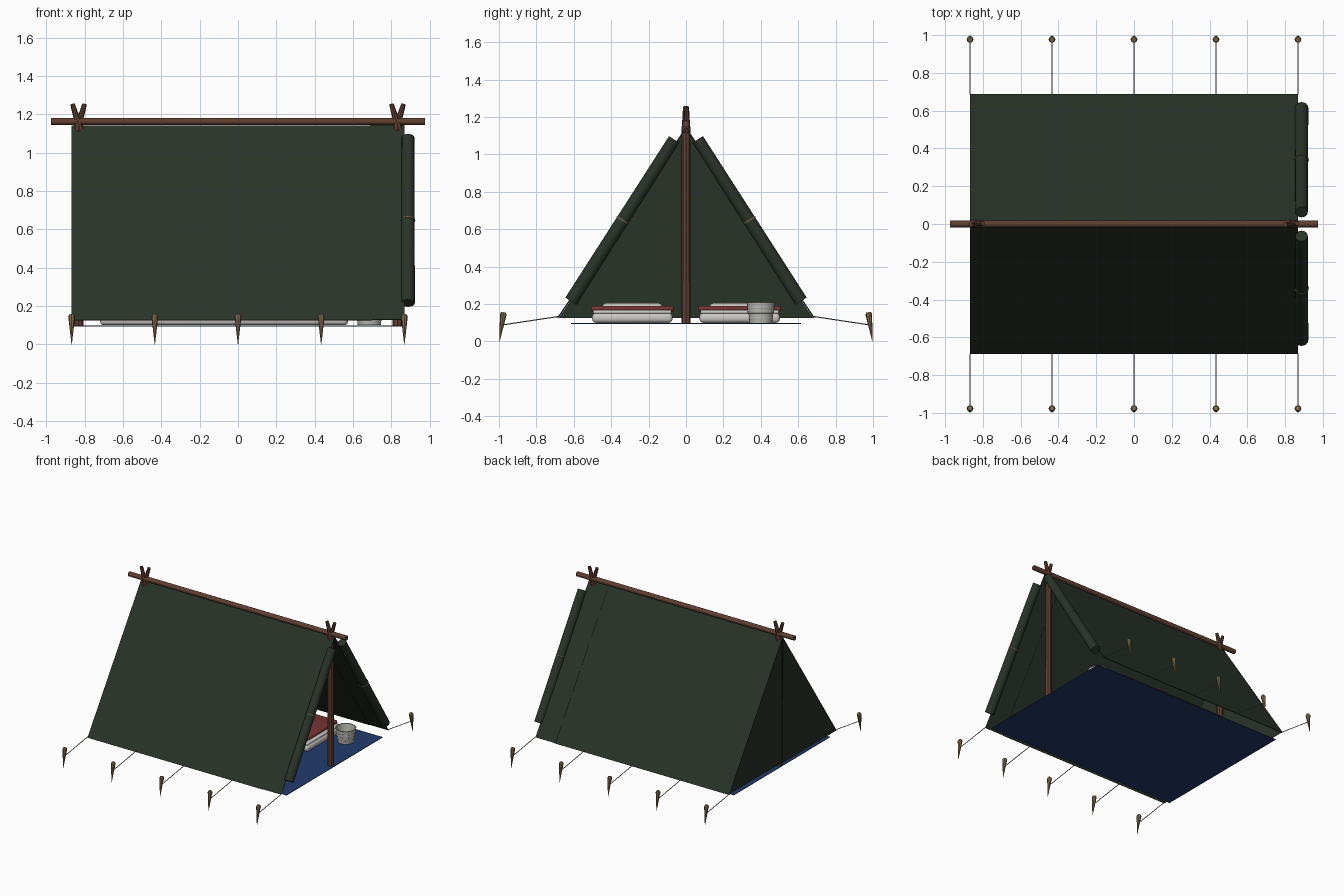
import bpy, bmesh, math
from mathutils import Vector

if "Cube" in bpy.data.objects:
    bpy.data.objects.remove(bpy.data.objects["Cube"])


def material(name, rgb):
    m = bpy.data.materials.new(name)
    m.use_nodes = True
    m.diffuse_color = (*rgb, 1)
    bsdf = m.node_tree.nodes["Principled BSDF"]
    bsdf.inputs["Base Color"].default_value = (*rgb, 1)
    bsdf.inputs["Roughness"].default_value = 0.9
    return m


CANVAS = material("dark green canvas", (0.022, 0.033, 0.022))
WOOD = material("brown wood", (0.12, 0.05, 0.03))
PEG = material("tan wood", (0.24, 0.16, 0.08))
ROPE = material("grey rope", (0.26, 0.22, 0.16))
SHEET = material("blue groundsheet", (0.016, 0.045, 0.15))
LINEN = material("off white linen", (0.6, 0.58, 0.55))
BLANKET = material("red blanket", (0.19, 0.035, 0.035))
METAL = material("pale metal", (0.5, 0.5, 0.46))


def finish(name, bm, mat, smooth=False):
    bmesh.ops.recalc_face_normals(bm, faces=bm.faces)
    mesh = bpy.data.meshes.new(name)
    bm.to_mesh(mesh)
    bm.free()
    mesh.materials.append(mat)
    ob = bpy.data.objects.new(name, mesh)
    bpy.context.collection.objects.link(ob)
    if smooth:
        bpy.ops.object.select_all(action='DESELECT')
        ob.select_set(True)
        bpy.context.view_layer.objects.active = ob
        bpy.ops.object.shade_smooth_by_angle(angle=math.radians(40))
    return ob


def rod(name, a, b, r1, r2, mat, sides=8, smooth=False):
    """Tapered rod from point a to point b."""
    a, b = Vector(a), Vector(b)
    bm = bmesh.new()
    bmesh.ops.create_cone(bm, cap_ends=True, segments=sides, radius1=r1,
                          radius2=r2, depth=(b - a).length)
    turn = (b - a).to_track_quat('Z', 'Y').to_matrix().to_4x4()
    turn.translation = (a + b) / 2
    bm.transform(turn)
    return finish(name, bm, mat, smooth)


def panel(name, corners, mat, thickness=0.005):
    bm = bmesh.new()
    bm.faces.new([bm.verts.new(c) for c in corners])
    ob = finish(name, bm, mat)
    mod = ob.modifiers.new("cloth", 'SOLIDIFY')
    mod.thickness = thickness
    mod.offset = 0
    return ob


def cushion(name, low, high, bevel, mat):
    """Soft edged box between two corners."""
    low, high = Vector(low), Vector(high)
    bm = bmesh.new()
    bmesh.ops.create_cube(bm, size=1)
    bmesh.ops.scale(bm, vec=high - low, verts=bm.verts)
    bmesh.ops.translate(bm, vec=(low + high) / 2, verts=bm.verts)
    bmesh.ops.bevel(bm, geom=bm.edges[:], offset=bevel, segments=3,
                    profile=0.5, affect='EDGES')
    return finish(name, bm, mat, True)


def ring(name, centre, axis, radius, thick, mat):
    bpy.ops.mesh.primitive_torus_add(major_segments=20, minor_segments=6,
                                     major_radius=radius, minor_radius=thick)
    ob = bpy.context.object
    ob.name = name
    ob.location = centre
    ob.rotation_euler = Vector(axis).to_track_quat('Z', 'Y').to_euler()
    ob.data.materials.append(mat)
    bpy.ops.object.shade_smooth_by_angle(angle=math.radians(60))


END, SEAM = 0.868, 0.69
RIDGE, EAVE, HALF = 1.14, 0.125, 0.685

# Wooden frame: ridge pole on two forked posts
rod("ridge_pole", (-0.975, 0, 1.163), (0.975, 0, 1.163), 0.019, 0.019, WOOD, 10, True)
for x, place in ((-0.832, "rear"), (0.832, "front")):
    rod(place + "_post", (x, 0, 0.095), (x, 0, 1.15), 0.025, 0.023, WOOD, 8)
    for s in (-1, 1):
        rod(place + "_post_prong", (x - s * 0.01, s * 0.004, 1.115),
            (x + s * 0.032, s * 0.004, 1.255), 0.02, 0.012, WOOD, 8)

for s, side in ((-1, "right"), (1, "left")):
    # Sloping canvas, with an overlapping strip at the open end
    for name, x0, x1, lift in (("_canvas", -END, SEAM + 0.01, 0),
                               ("_canvas_strip", SEAM, END, 0.003)):
        panel(side + name, [(x0, 0, RIDGE + lift), (x1, 0, RIDGE + lift),
                            (x1, s * HALF, EAVE + lift), (x0, s * HALF, EAVE + lift)], CANVAS)

    # Closed end flaps meeting at the middle
    x = -END + 0.006 + s * 0.004
    panel(side + "_end_flap", [(x, 0, RIDGE - 0.005), (x, s * (HALF - 0.005), EAVE),
                               (x, -s * 0.004, EAVE)], CANVAS, 0.004)

    # Rolled door flap and its tie
    top, foot = Vector((0.887, s * 0.063, 1.08)), Vector((0.887, s * 0.615, 0.215))
    rod(side + "_rolled_door", top, foot, 0.033, 0.036, CANVAS, 16, True)
    ring(side + "_door_tie", (top + foot) / 2, top - foot, 0.035, 0.0035, PEG)

    # Guy lines and pegs
    for i in range(5):
        px = (i - 2) * END / 2
        rod(side + "_guy_line", (px, s * HALF, EAVE + 0.008),
            (px, s * 0.985, 0.088), 0.0028, 0.0028, ROPE, 6)
        rod(side + "_peg", (px, s * 0.997, 0), (px, s * 0.977, 0.145), 0.001, 0.018, PEG, 8)
        rod(side + "_peg_head", (px, s * 0.977, 0.145), (px, s * 0.975, 0.156),
            0.018, 0.012, PEG, 8)

    # Bedroll: mattress, sheet, blanket, pillow
    y = s * 0.287
    cushion(side + "_mattress", (-0.72, y - 0.215, 0.1), (0.575, y + 0.215, 0.152), 0.02, LINEN)
    cushion(side + "_bed_sheet", (-0.71, y - 0.21, 0.148), (0.565, y + 0.21, 0.168), 0.008, LINEN)
    cushion(side + "_blanket", (-0.45, y - 0.222, 0.158), (0.54, y + 0.222, 0.19), 0.014, BLANKET)
    cushion(side + "_pillow", (-0.69, y - 0.16, 0.16), (-0.47, y + 0.16, 0.205), 0.02, LINEN)

# Groundsheet
panel("groundsheet", [(-0.86, -0.615, 0.096), (0.866, -0.615, 0.096),
                      (0.866, 0.615, 0.096), (-0.86, 0.615, 0.096)], SHEET, 0.004)

# Open pail, spun from its profile
bm = bmesh.new()
outline = [(0, 0.1), (0.06, 0.1), (0.066, 0.15), (0.07, 0.153), (0.074, 0.207),
           (0.078, 0.21), (0.07, 0.21), (0.056, 0.108), (0, 0.108)]
pts = [bm.verts.new((r, 0, z)) for r, z in outline]
edges = [bm.edges.new(p) for p in zip(pts, pts[1:])]
bmesh.ops.spin(bm, geom=pts + edges, cent=(0, 0, 0), axis=(0, 0, 1),
               angle=math.tau, steps=24)
bmesh.ops.remove_doubles(bm, verts=bm.verts, dist=0.0005)
bmesh.ops.translate(bm, vec=(0.685, 0.4, 0), verts=bm.verts)
finish("pail", bm, METAL, True)
for z, r in ((0.125, 0.063), (0.18, 0.072)):
    ring("pail_band", (0.685, 0.4, z), (0, 0, 1), r, 0.003, METAL)
